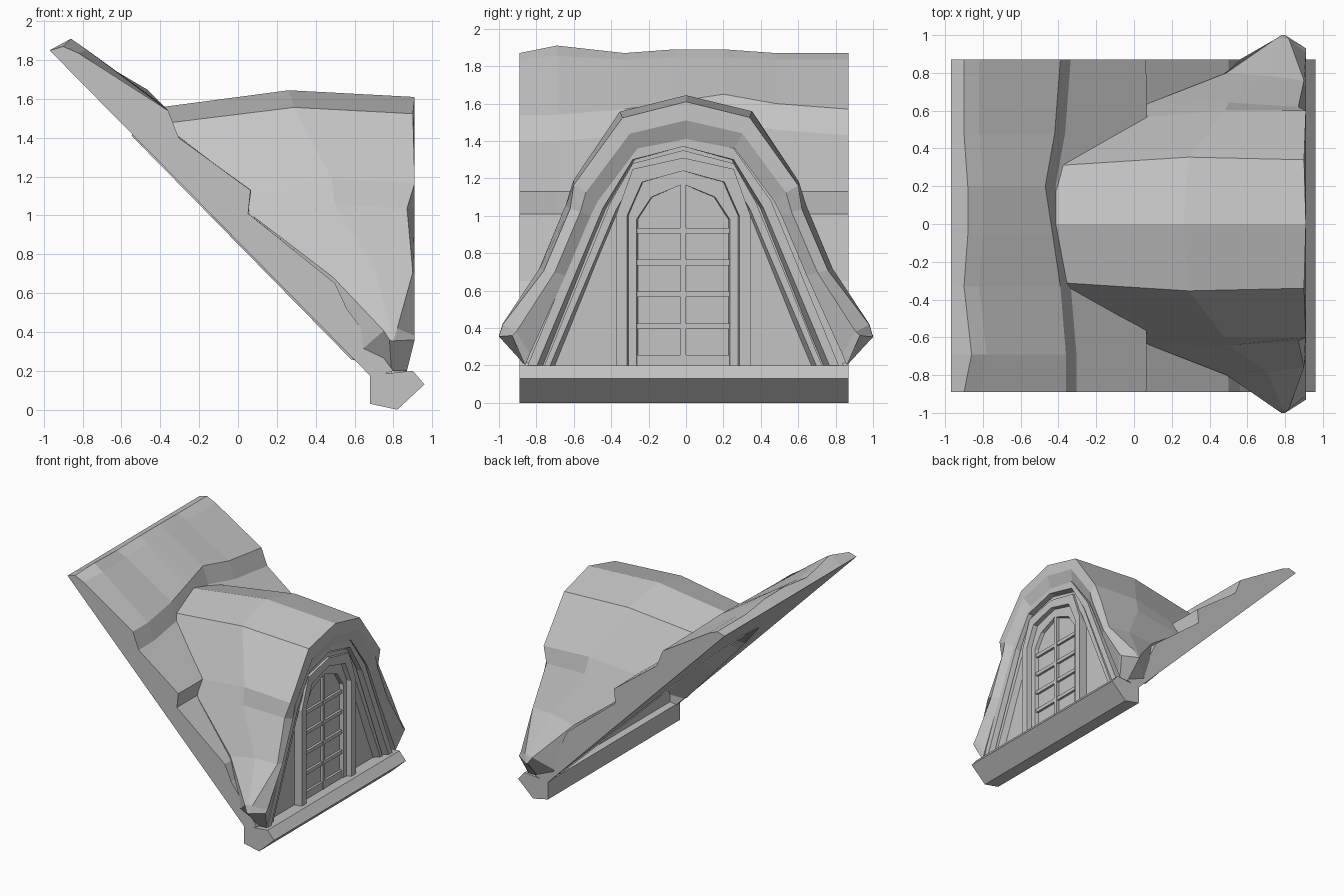
import bpy, bmesh, random

random.seed(4)
if "Cube" in bpy.data.objects:
    bpy.data.objects.remove(bpy.data.objects["Cube"])

grey = bpy.data.materials.new("stone_grey")
grey.use_nodes = True
COLOR = (0.55, 0.55, 0.55, 1)
grey.diffuse_color = COLOR
grey.node_tree.nodes["Principled BSDF"].inputs["Base Color"].default_value = COLOR


def loft(name, rings, closed=True, wrap=False):
    """Skin equal-length rings; cap the ends, or wrap the last ring to the first."""
    bm = bmesh.new()
    rows = [[bm.verts.new(p) for p in ring] for ring in rings]
    n = len(rows[0])
    pairs = list(zip(rows, rows[1:]))
    if wrap:
        pairs.append((rows[-1], rows[0]))
    for a, b in pairs:
        for i in range(n if closed else n - 1):
            j = (i + 1) % n
            bm.faces.new((a[i], a[j], b[j], b[i]))
    if wrap:
        bm.faces.new([r[0] for r in rows])
        bm.faces.new([r[-1] for r in rows])
    else:
        bm.faces.new(rows[0])
        bm.faces.new(rows[-1])
    bmesh.ops.recalc_face_normals(bm, faces=bm.faces)
    me = bpy.data.meshes.new(name)
    bm.to_mesh(me)
    bm.free()
    me.materials.append(grey)
    ob = bpy.data.objects.new(name, me)
    bpy.context.collection.objects.link(ob)
    return ob


def mirrored(half):
    """Complete a half arch, listed from foot to crown, across y = 0."""
    left = [(-p[0], *p[1:]) for p in half]
    return left + list(reversed(half[:-1]))


def prism(name, outline, x0, x1):
    return loft(name, [[(x, y, z) for y, z in outline] for x in (x0, x1)])


def band(name, outer, inner, x0, x1):
    """An arched strip between two half contours, splayed inwards with depth."""
    o, i = mirrored(outer), mirrored(inner)
    rings = [[(x, y * s + SHIFT, z) for y, z in c]
             for c, x, s in ((o, x0, 1), (o, x1, 1), (i, x1, 1), (i, x0, 0.95))]
    return loft(name, rings, closed=False, wrap=True)


def box(name, x0, x1, y0, y1, z0, z1):
    return prism(name, [(y0, z0), (y1, z0), (y1, z1), (y0, z1)], x0, x1)


SHIFT = -0.015
Y0, Y1 = -0.89, 0.87

# Thatched main roof: a stepped slope profile that wavers along its width
slope = [(-0.97, 1.85), (-0.90, 1.87), (-0.82, 1.835), (-0.39, 1.57), (-0.335, 1.43),
         (0.07, 1.13), (0.06, 1.01), (0.50, 0.65), (0.56, 0.52), (0.80, 0.20), (0.69, 0.165)]
stations = [Y0, -0.69, -0.33, -0.06, 0.2, 0.48, Y1]
crest = [0, 0.04, 0, 0.02, 0.02, 0, 0]
step_shift = [0.03, 0.03, 0.0, -0.04, -0.08, -0.03, 0.0]
rings = []
for y, lift, shift in zip(stations, crest, step_shift):
    ring = []
    for k, (x, z) in enumerate(slope):
        if k in (1, 2):
            x, z = x + lift, z + lift * (0.5 if k == 2 else 1)
        elif k in (3, 4):
            x, z = x + shift, z - shift
        elif k in (5, 6):
            x += random.uniform(-0.01, 0.01)
        ring.append((x, y, z))
    rings.append(ring)
roof = loft("main_roof", rings)

# Hollow of the dormer cut through the roof
hollow = [(0.86, 0.2), (0.835, 0.26), (0.645, 0.68), (0.51, 1.0), (0.47, 1.08), (0.26, 1.36), (0, 1.41)]
inner = mirrored(hollow)
cut = mirrored([(0.84, 0.1)] + [(y + 0.005, z) for y, z in hollow[1:-1]] + [(0, 1.415)])
cutter = prism("roof_cutter", cut, -1.5, 1.5)
cutter.hide_render = True
mod = roof.modifiers.new("dormer_opening", 'BOOLEAN')
mod.operation = 'DIFFERENCE'
mod.solver = 'EXACT'
mod.object = cutter
bpy.context.view_layer.objects.active = roof
bpy.ops.object.modifier_apply(modifier=mod.name)
bpy.data.objects.remove(cutter)

# Dormer thatch: front y, z, back x, front x and back y for each ridge line
lines = mirrored([(1.0, 0.36, 0.78, 0.80, 1.0), (0.98, 0.41, 0.75, 0.82, 0.98),
                  (0.76, 0.70, 0.49, 0.90, 0.80), (0.62, 1.03, 0.08, 0.87, 0.64),
                  (0.60, 1.16, 0.0, 0.91, 0.56), (0.34, 1.53, -0.40, 0.90, 0.31),
                  (0, 1.61, -0.47, 0.91, 0)])
back, middle, front, lip, lining, lining_back = [], [], [], [], [], []
for (y, z, xb, xf, yb), (yi, zi) in zip(lines, inner):
    span = xf - xb
    wob = random.uniform(-0.01, 0.01) if y else 0
    side = 1 if y > 0 else -1
    back.append((xb, side * yb, z - 0.045 * span))
    middle.append((xb + 0.53 * span, y * 0.6 + side * yb * 0.4 + side * 0.02 * span * (y != 0),
                   z + 0.025 * span + wob))
    front.append((xf, y, z + wob))
    lip.append((0.91, (y + yi) / 2, max((z + zi) / 2 + wob, 0.36 if zi < 0.23 else 0.38)))
    lining.append((0.87, yi, zi))
    foot_x = 0.79 if zi < 0.23 else 0.67 - (zi - 0.17) * 0.982
    lining_back.append((foot_x, yi, zi))
loft("dormer_thatch", [back, middle, front, lip, lining, lining_back], closed=False, wrap=True)

# Sill beam
sill = [(0.68, 0.03), (0.82, 0), (0.96, 0.13), (0.90, 0.2), (0.80, 0.19), (0.68, 0.18)]
loft("sill_beam", [[(x, y, z) for x, z in sill] for y in (Y0, Y1)])

# Gable wall and the arched timbers in front of it
foot = 0.18
wall = mirrored([(0.86, foot)] + [(y * 1.02, z) for y, z in hollow[1:]])
prism("gable_wall", wall, 0.74, 0.79)
band("outer_timber",
     [(0.84, foot), (0.47, 1.08), (0.27, 1.36), (0, 1.42)],
     [(0.79, foot), (0.43, 1.04), (0.27, 1.30), (0, 1.37)], 0.77, 0.87)
band("inner_timber",
     [(0.75, foot), (0.39, 1.07), (0.27, 1.28), (0, 1.35)],
     [(0.72, foot), (0.36, 1.03), (0.25, 1.22), (0, 1.30)], 0.77, 0.84)
band("window_frame",
     [(0.36, foot), (0.36, 1.0), (0.27, 1.25), (0, 1.31)],
     [(0.30, foot), (0.30, 1.0), (0.22, 1.18), (0, 1.24)], 0.77, 0.86)
band("window_sash",
     [(0.30, foot), (0.30, 1.0), (0.22, 1.19), (0, 1.25)],
     [(0.25, foot), (0.25, 0.98), (0.17, 1.10), (0, 1.17)], 0.77, 0.82)

# Glazing bars
box("centre_bar", 0.77, 0.815, SHIFT - 0.015, SHIFT + 0.015, foot, 1.2)
for k in range(5):
    z = 0.255 + 0.17 * k
    low = foot if k == 0 else z - 0.03
    box(f"cross_bar_{k}", 0.77, 0.81, SHIFT - 0.26, SHIFT + 0.26, low, z)
